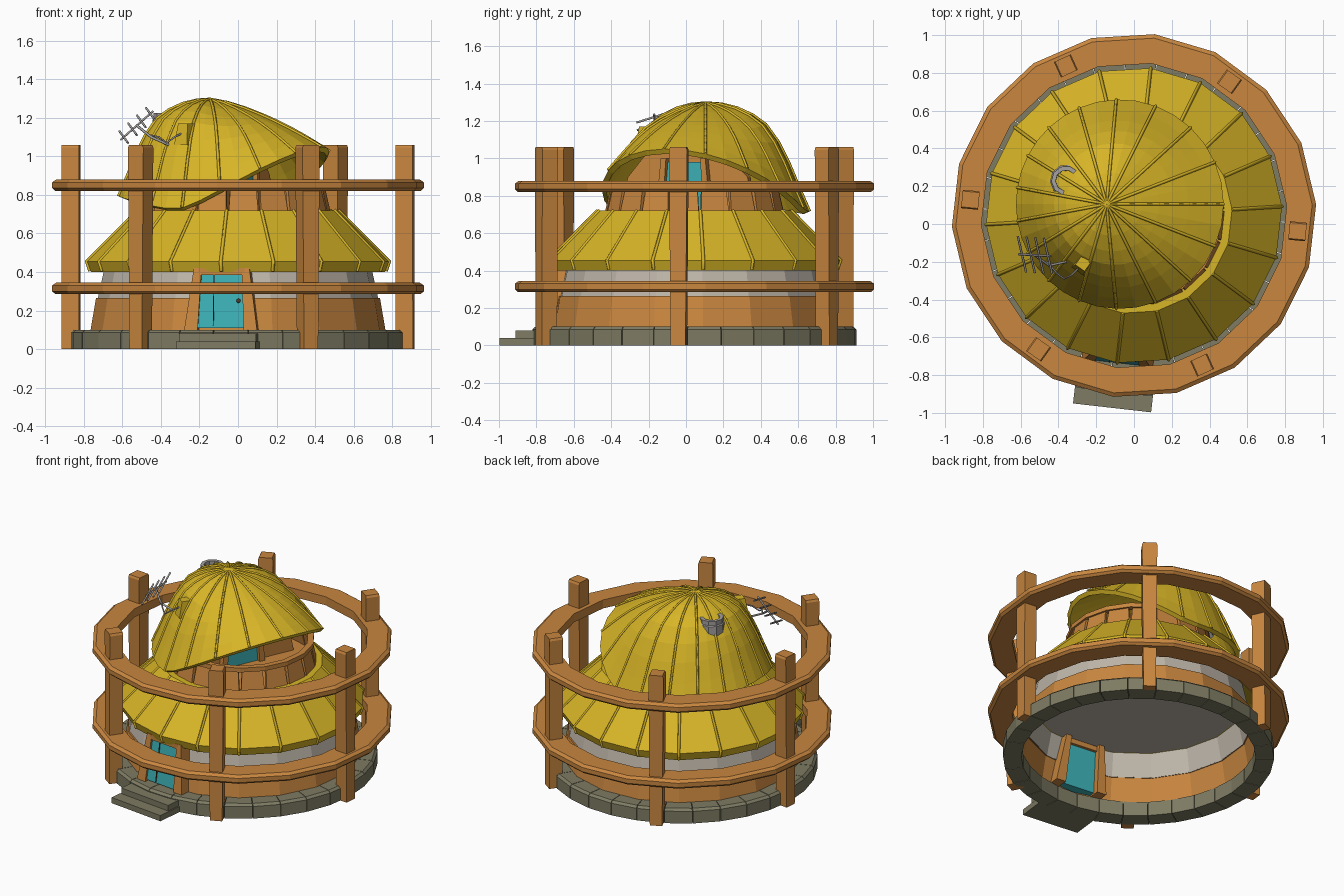
import bpy, bmesh
from math import sin, cos, pi, radians
from mathutils import Vector

cube = bpy.data.objects.get("Cube")
if cube:
    bpy.data.objects.remove(cube, do_unlink=True)

CENTER = Vector((0, 0.045, 0))
PHASE = radians(3.5)
DOOR = radians(-96.5)
SIDES = 18


def material(name, rgb):
    m = bpy.data.materials.new(name)
    m.use_nodes = True
    m.diffuse_color = (*rgb, 1)
    m.node_tree.nodes["Principled BSDF"].inputs["Base Color"].default_value = (*rgb, 1)
    return m


WOOD = material("orange wood", (0.58, 0.24, 0.05))
ROOF = material("yellow roof", (0.68, 0.46, 0.02))
TEAL = material("teal paint", (0.045, 0.43, 0.46))
STONE = material("grey green stone", (0.21, 0.20, 0.125))
CREAM = material("cream plaster", (0.52, 0.47, 0.40))
METAL = material("grey metal", (0.38, 0.36, 0.35))
KNOB = material("dark brown knob", (0.12, 0.04, 0.015))


def mesh_object(name, verts, faces, mat, loc=(0, 0, 0), rot=0):
    me = bpy.data.meshes.new(name)
    me.from_pydata(verts, [], faces)
    bm = bmesh.new()
    bm.from_mesh(me)
    bmesh.ops.recalc_face_normals(bm, faces=bm.faces)
    bm.to_mesh(me)
    bm.free()
    me.materials.append(mat)
    ob = bpy.data.objects.new(name, me)
    ob.location = loc
    ob.rotation_euler.z = rot
    bpy.context.collection.objects.link(ob)
    return ob


def revolve(name, profile, mat, n=SIDES, closed=True, center=CENTER, phase=PHASE):
    k = len(profile)
    verts = [(r * cos(phase + 2 * pi * i / n), r * sin(phase + 2 * pi * i / n), z)
             for i in range(n) for r, z in profile]
    faces = [(i * k + j, (i + 1) % n * k + j, (i + 1) % n * k + (j + 1) % k, i * k + (j + 1) % k)
             for i in range(n) for j in range(k if closed else k - 1)]
    return mesh_object(name, verts, faces, mat, center)


def disc(name, r, z, mat):
    verts = [(r * cos(PHASE + 2 * pi * i / SIDES), r * sin(PHASE + 2 * pi * i / SIDES), z)
             for i in range(SIDES)]
    return mesh_object(name, verts, [tuple(range(SIDES))], mat, CENTER)


def plate(name, outline, r0, r1, ang, mat, lean=0.0, center=CENTER):
    """Extrude a (sideways, height) outline along the outward direction ang."""
    n = len(outline)
    z0 = min(z for _, z in outline)
    verts = [(r - lean * (z - z0), y, z) for r in (r0, r1) for y, z in outline]
    faces = [tuple(range(n)), tuple(range(n, 2 * n))]
    faces += [(i, (i + 1) % n, (i + 1) % n + n, i + n) for i in range(n)]
    return mesh_object(name, verts, faces, mat, center, ang)


def slab(name, half, z0, z1, r0, r1, ang, mat, **kw):
    return plate(name, [(-half, z0), (half, z0), (half, z1), (-half, z1)], r0, r1, ang, mat, **kw)


def tube(name, paths, radius, mat, res=0):
    cu = bpy.data.curves.new(name, "CURVE")
    cu.dimensions = "3D"
    cu.bevel_depth = radius
    cu.bevel_resolution = res
    cu.use_fill_caps = True
    for path in paths:
        s = cu.splines.new("POLY")
        s.points.add(len(path) - 1)
        for p, co in zip(s.points, path):
            p.co = (*co, 1)
    cu.materials.append(mat)
    ob = bpy.data.objects.new(name, cu)
    bpy.context.collection.objects.link(ob)
    return ob


def polar(r, a, z):
    return CENTER + Vector((r * cos(a), r * sin(a), z))


# Stone footing: a ring of separate blocks
BLOCKS = 30
for i in range(BLOCKS):
    a = PHASE + 2 * pi * i / BLOCKS
    s = pi / BLOCKS * 0.98
    ring = [(0.75, 0), (0.868, 0), (0.868, 0.085), (0.852, 0.1), (0.75, 0.1)]
    k = len(ring)
    verts = [(r * cos(t), r * sin(t), z) for t in (a - s, a + s) for r, z in ring]
    faces = [tuple(range(k)), tuple(range(k, 2 * k))]
    faces += [(j, (j + 1) % k, (j + 1) % k + k, j + k) for j in range(k)]
    mesh_object(f"footing_block_{i}", verts, faces, STONE, CENTER)

# Entrance steps
slab("lower_step", 0.208, 0, 0.04, 0.84, 1.025, DOOR, STONE)
slab("upper_step", 0.2, 0.04, 0.08, 0.84, 0.94, DOOR, STONE)

# House walls and ceiling
revolve("wall_boards", [(0.768, 0.09), (0.738, 0.265), (0.728, 0.265)], WOOD, closed=False)
revolve("wall_plaster", [(0.729, 0.262), (0.692, 0.43)], CREAM, closed=False)
disc("ceiling", 0.695, 0.425, CREAM)

# Front door with its leaning frame
plate("door", [(-0.12, 0.11), (0.12, 0.11), (0.105, 0.39), (-0.105, 0.39)],
      0.70, 0.785, DOOR, TEAL, lean=0.15)
for side in (-1, 1):
    plate(f"door_jamb_{side}", [(side * y, z) for y, z in
          ((0.12, 0.1), (0.19, 0.1), (0.145, 0.42), (0.105, 0.42))],
          0.66, 0.80, DOOR, WOOD, lean=0.15)
    slab(f"door_groove_{side}", 0.002, 0.12, 0.385, 0.78, 0.787, DOOR, KNOB, lean=0.15).location \
        += Vector((side * 0.04, 0, 0))
slab("door_lintel", 0.12, 0.385, 0.42, 0.64, 0.755, DOOR, WOOD)
bpy.ops.mesh.primitive_uv_sphere_add(segments=10, ring_count=6, radius=0.012,
                                     location=polar(0.77, DOOR, 0.25) + Vector((0.09, 0, 0)))
bpy.context.object.name = "door_knob"
bpy.context.object.data.materials.append(KNOB)

# Lower skirt roof with seams
revolve("skirt_roof", [(0.69, 0.425), (0.765, 0.4), (0.785, 0.455), (0.52, 0.72), (0.47, 0.72)],
        ROOF, closed=False)
tube("skirt_seams", [[polar(0.77, a, 0.405), polar(0.788, a, 0.455), polar(0.52, a, 0.722)]
     for a in (PHASE + 2 * pi * i / SIDES for i in range(SIDES))], 0.009, ROOF)

# Balcony: floor, leaning panels, rail
disc("balcony_floor", 0.5, 0.715, WOOD)
for i in range(SIDES):
    a = PHASE + 2 * pi * (i + 0.5) / SIDES
    plate(f"balcony_panel_{i}", [(-0.077, 0.71), (0.077, 0.71), (0.066, 0.85), (-0.066, 0.85)],
          0.455, 0.475, a, WOOD, lean=0.22)
revolve("balcony_rail", [(0.425, 0.845), (0.465, 0.845), (0.465, 0.875), (0.425, 0.875)], WOOD)

# Upper room wall and door facing the balcony
ROOM = Vector((0.02, 0, 0))
FACING = radians(-24)
plate("upper_wall", [(-0.40, 0.7), (0.40, 0.7), (0.36, 0.9), (0.22, 1.04), (-0.22, 1.04), (-0.34, 0.9)],
      -0.04, 0, FACING, WOOD, center=ROOM)
plate("upper_door", [(-0.12, 0.71), (0.12, 0.71), (0.1, 0.98), (-0.1, 0.98)],
      0, 0.015, FACING, TEAL, center=ROOM)
for side in (-1, 1):
    plate(f"upper_jamb_{side}", [(side * y, z) for y, z in
          ((0.12, 0.71), (0.16, 0.71), (0.13, 1.0), (0.1, 1.0))], 0, 0.04, FACING, WOOD, center=ROOM)

# Shell dome whose rim lifts over the balcony
APEX = Vector((-0.145, 0.105, 1.295))
SHAPE = [(0, 0), (0.15, 0.01), (0.3, 0.045), (0.45, 0.11), (0.58, 0.2), (0.7, 0.36),
         (0.8, 0.55), (0.9, 0.78), (1, 1)]


def dome_point(a, t, h, lift=0.0):
    opening = max(0, cos(a + 0.35)) ** 1.3
    rim = 0.715 + 0.335 * opening + 0.08 * max(0, -cos(a)) ** 2
    radius = 0.55 + 0.07 * cos(a)
    drop = h * (1 - opening) + t ** 1.4 * opening
    r = radius * t + lift * t
    return APEX + Vector((r * cos(a), r * sin(a), lift - (APEX.z - rim) * drop))


RIBS = 17
SEG = RIBS * 2
angles = [2 * pi * i / SEG for i in range(SEG)]
verts = [APEX] + [dome_point(a, t, h) for a in angles for t, h in SHAPE[1:]]
K = len(SHAPE) - 1
faces = []
for i in range(SEG):
    p, q = 1 + i * K, 1 + (i + 1) % SEG * K
    faces.append((0, p, q))
    faces += [(p + j, p + j + 1, q + j + 1, q + j) for j in range(K - 1)]
dome = mesh_object("dome_roof", verts, faces, ROOF)
solid = dome.modifiers.new("thickness", "SOLIDIFY")
solid.thickness = 0.03
solid.offset = -1
tube("dome_seams", [[dome_point(a, t, h, 0.002) for t, h in SHAPE] for a in angles[::2]], 0.008, ROOF)

# Chimney pipe and roof vent
revolve("chimney", [(0.085, 0.95), (0.085, 1.19), (0.078, 1.195), (0.078, 1.225), (0.055, 1.225), (0.05, 1.0)],
        METAL, n=10, center=Vector((-0.36, 0.23, 0)))
plate("roof_vent", [(-0.04, 1.06), (0.04, 1.06), (0.03, 1.17), (-0.03, 1.17)],
      -0.06, 0.05, radians(-125), ROOF, lean=0.2, center=Vector((-0.27, -0.21, 0)))

# Aerial with four cross rods, a mast and a loose cable
tail, tip = Vector((-0.61, -0.16, 1.085)), Vector((-0.44, -0.17, 1.235))
rods = [[tail, tip]]
for i in range(4):
    mid = tail.lerp(tip, 0.1 + 0.27 * i)
    half = Vector((0.022, -0.095, -0.03))
    rods.append([mid - half, mid + half])
tube("aerial", rods, 0.006, METAL, 1)
tube("aerial_mast", [[tail.lerp(tip, 0.5), (-0.45, -0.22, 1.1), (-0.36, -0.2, 1.06)]], 0.007, METAL, 1)
tube("aerial_cable", [[(-0.46, -0.2, 1.11), (-0.41, -0.26, 1.10), (-0.37, -0.29, 1.07),
                       (-0.33, -0.27, 1.10), (-0.29, -0.23, 1.12)]], 0.005, METAL, 1)

# Round fence: two rails pierced by six posts
for name, z in (("lower_rail", 0.285), ("upper_rail", 0.82)):
    revolve(name, [(0.81, z), (0.95, z), (0.966, z + 0.015), (0.966, z + 0.045),
                   (0.945, z + 0.06), (0.81, z + 0.06)], WOOD)
for i in range(6):
    a = radians(-5.5 + 60 * i)
    plate(f"fence_post_{i}", [(-0.04, 0), (0.04, 0), (0.049, 1.045), (0.042, 1.06), (-0.042, 1.06), (-0.049, 1.045)],
          0.825, 0.915, a, WOOD)
